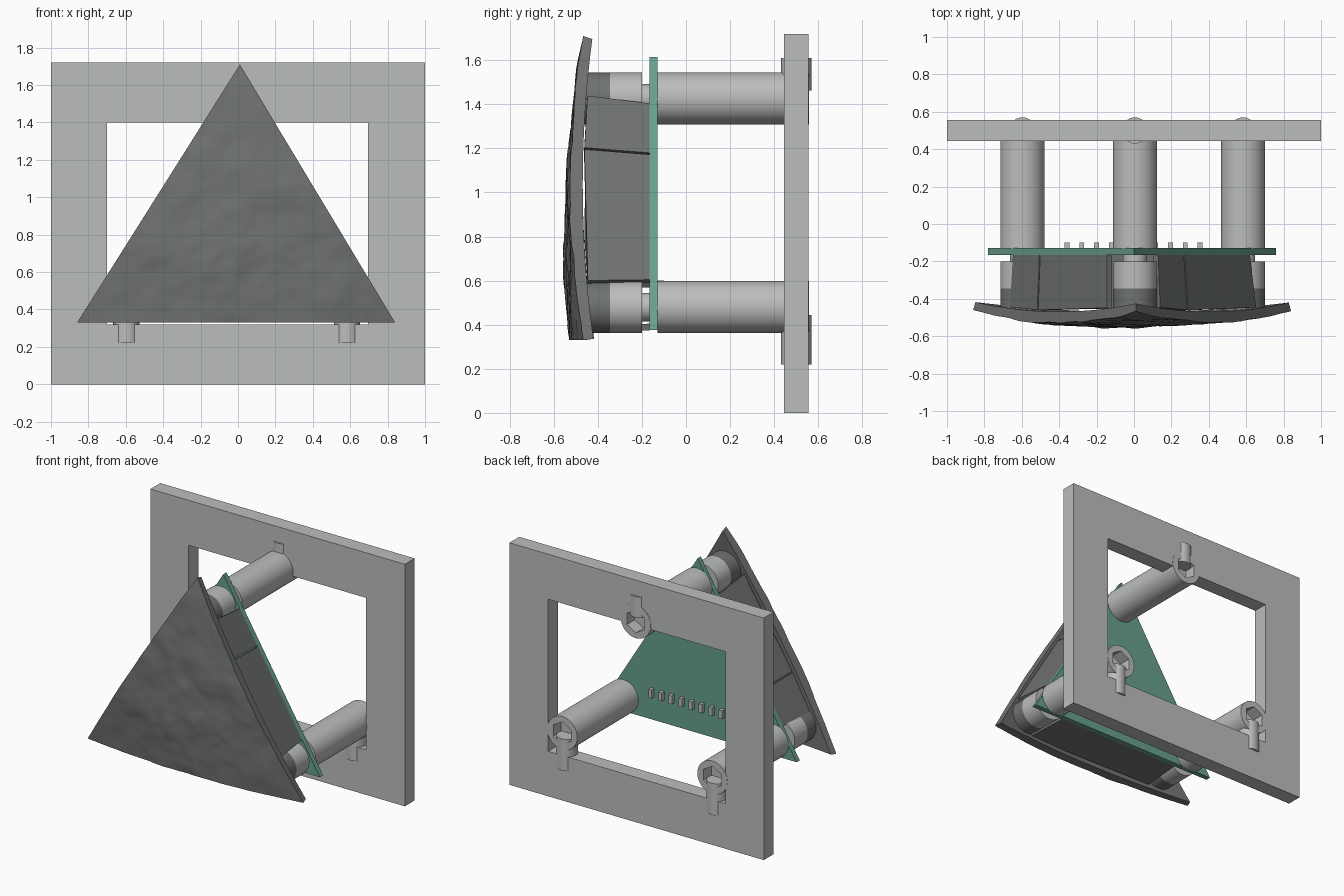
import bpy, bmesh, math
from mathutils import Vector, noise

old = bpy.data.objects.get("Cube")
if old:
    bpy.data.objects.remove(old, do_unlink=True)


def material(name, r, g, b):
    m = bpy.data.materials.new(name)
    m.use_nodes = True
    m.diffuse_color = (r, g, b, 1)
    m.node_tree.nodes["Principled BSDF"].inputs["Base Color"].default_value = (r, g, b, 1)
    return m


LIGHT = material("light grey plastic", 0.5, 0.51, 0.505)
DARK = material("dark grey shell", 0.16, 0.17, 0.165)
GREEN = material("circuit green", 0.14, 0.35, 0.265)


def finish(bm, name, mat, smooth=False):
    bmesh.ops.recalc_face_normals(bm, faces=bm.faces)
    me = bpy.data.meshes.new(name)
    bm.to_mesh(me)
    bm.free()
    ob = bpy.data.objects.new(name, me)
    bpy.context.collection.objects.link(ob)
    me.materials.append(mat)
    if smooth:
        bpy.ops.object.select_all(action="DESELECT")
        ob.select_set(True)
        bpy.context.view_layer.objects.active = ob
        bpy.ops.object.shade_smooth_by_angle(angle=math.radians(35))
    return ob


def box(name, lo, hi, mat):
    bm = bmesh.new()
    bmesh.ops.create_cube(bm, size=1)
    lo, hi = Vector(lo), Vector(hi)
    for v in bm.verts:
        v.co = (lo + hi) / 2 + v.co * (hi - lo)
    return finish(bm, name, mat)


def cylinder(name, a, b, r, mat, sides=48):
    a, b = Vector(a), Vector(b)
    bm = bmesh.new()
    bmesh.ops.create_cone(bm, cap_ends=True, segments=sides, radius1=r, radius2=r,
                          depth=(b - a).length)
    turn = Vector((0, 0, 1)).rotation_difference(b - a)
    for v in bm.verts:
        v.co = turn @ v.co + (a + b) / 2
    return finish(bm, name, mat, sides > 8)


def hull(name, points, mat):
    bm = bmesh.new()
    for p in points:
        bm.verts.new(p)
    bmesh.ops.convex_hull(bm, input=bm.verts)
    return finish(bm, name, mat)


def cut(ob, cutter):
    mod = ob.modifiers.new("cut", "BOOLEAN")
    mod.operation = "DIFFERENCE"
    mod.solver = "EXACT"
    mod.object = cutter
    cutter.hide_render = True
    cutter.hide_set(True)


# Square rear frame with a rectangular opening
frame = box("rear_frame", (-1, 0.445, 0), (1, 0.555, 1.72), LIGHT)
cut(frame, box("opening_cutter", (-0.7, 0.3, 0.32), (0.695, 0.7, 1.4), LIGHT))

# Three posts: rear tube, hex socket, locking peg, front standoff and pin
for name, x, z, out in (("top", 0.005, 1.427, 1), ("right", -0.597, 0.48, -1),
                        ("left", 0.583, 0.48, -1)):
    tube = cylinder(name + "_post", (x, -0.13, z), (x, 0.557, z), 0.118, LIGHT)
    socket = cylinder(name + "_socket_cutter", (x, 0.47, z), (x, 0.7, z), 0.08, LIGHT, 6)
    cut(tube, socket)
    cut(frame, socket)
    tip = 1.61 if out > 0 else 0.22
    cylinder(name + "_peg", (x, 0.5, z + out * 0.035), (x, 0.5, tip), 0.07, LIGHT, 32)
    cylinder(name + "_pin", (x, -0.21, z), (x, -0.16, z), 0.065, LIGHT)
    cylinder(name + "_standoff", (x, -0.345, z), (x, -0.2, z), 0.118, LIGHT)
    cylinder(name + "_shell_mount", (x, -0.475, z), (x, -0.345, z), 0.118, DARK)

# Triangular circuit board
board = [Vector((-0.78, 0, 0.375)), Vector((0.76, 0, 0.375)), Vector((0.0, 0, 1.615))]
hull("circuit_board", [p + Vector((0, y, 0)) for p in board for y in (-0.165, -0.129)], GREEN)

# Row of header pins behind the board
for i in range(10):
    x = -0.358 + i * 0.079
    box("header_pin", (x - 0.013, -0.13, 0.54), (x + 0.013, -0.1, 0.6), LIGHT)


# Domed shell surfaces
def spread(x, z):
    return x * x + (z - 0.79) ** 2


def back_y(x, z):
    return -0.485 + 0.073 * spread(x, z)


def front_y(x, z):
    bump = noise.fractal(Vector((x * 3.5, 2.3, z * 3.5)), 0.9, 2.1, 4)
    fade = max(0.25, 1 - 0.8 * spread(x, z))
    return -0.55 + 0.095 * spread(x, z) + 0.016 * bump * fade


# Triangular front shell with a rough front face
N = 64
corner_r, corner_l, apex = Vector((-0.86, 0, 0.33)), Vector((0.84, 0, 0.33)), Vector((0.01, 0, 1.71))
middle = (corner_r + corner_l + apex) / 3
bm = bmesh.new()
front, back = {}, {}
for j in range(N + 1):
    for i in range(N + 1 - j):
        p = corner_r + (corner_l - corner_r) * (i / N) + (apex - corner_r) * (j / N)
        front[i, j] = bm.verts.new((p.x, front_y(p.x, p.z), p.z))
        q = middle + (p - middle) * 0.985
        back[i, j] = bm.verts.new((q.x, back_y(q.x, q.z), q.z))
for grid in (front, back):
    for i, j in grid:
        if i + j < N:
            bm.faces.new((grid[i, j], grid[i + 1, j], grid[i, j + 1]))
        if i + j < N - 1:
            bm.faces.new((grid[i + 1, j], grid[i + 1, j + 1], grid[i, j + 1]))
rim = ([(k, 0) for k in range(N)] + [(N - k, k) for k in range(N)]
       + [(0, N - k) for k in range(N)])
for a, b in zip(rim, rim[1:] + rim[:1]):
    bm.faces.new((front[a], front[b], back[b], back[a]))
finish(bm, "front_shell", DARK, True)

# Side walls between board and shell, each in two pieces with a thin seam
outer = [Vector((-0.80, 0, 0.36)), Vector((0.80, 0, 0.36)), Vector((0.005, 0, 1.66))]
for k, side in enumerate(("bottom", "left", "right")):
    n = (k + 1) % 3
    for part, f0, f1 in (("long", 0.185, 0.643), ("short", 0.649, 0.83)):
        points = []
        for f in (f0, f1):
            for tri, at_shell in ((outer, True), (board, False)):
                p = tri[k].lerp(tri[n], f)
                edge = (tri[n] - tri[k]).normalized()
                inward = Vector((-edge.z, 0, edge.x)) * 0.03
                for q in (p, p + inward):
                    y = back_y(q.x, q.z) + 0.006 if at_shell else -0.165
                    points.append((q.x, y, q.z))
        hull(f"{side}_wall_{part}", points, DARK)
